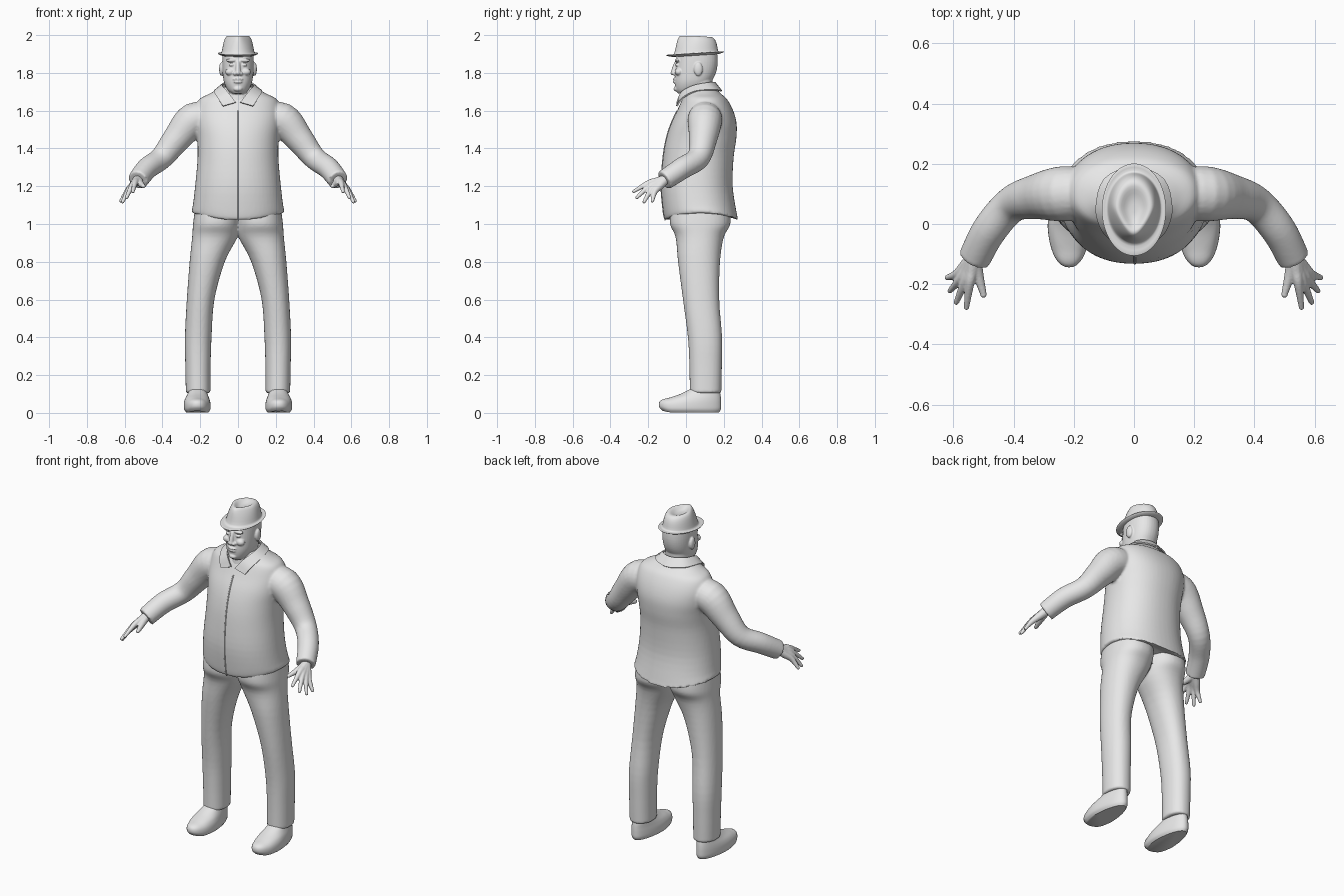
import bpy, bmesh, math
from mathutils import Vector

if "Cube" in bpy.data.objects:
    bpy.data.objects.remove(bpy.data.objects["Cube"])

grey = bpy.data.materials.new("light_grey")
grey.diffuse_color = (0.8, 0.8, 0.8, 1)
grey.use_nodes = True
grey.node_tree.nodes["Principled BSDF"].inputs["Base Color"].default_value = grey.diffuse_color


def smooth_path(pts, steps):
    """Catmull-Rom interpolation of equal-length tuples."""
    out = []
    for i in range(len(pts) - 1):
        p = [pts[max(i - 1, 0)], pts[i], pts[i + 1], pts[min(i + 2, len(pts) - 1)]]
        for s in range(steps):
            t = s / steps
            out.append([0.5 * (2 * b + (c - a) * t + (2 * a - 5 * b + 4 * c - d) * t * t
                        + (3 * b - a - 3 * c + d) * t ** 3) for a, b, c, d in zip(*p)])
    return out + [list(pts[-1])]


def skin(bm, rings):
    rows = [[bm.verts.new(p) for p in r] for r in rings]
    n = len(rows[0])
    for a, b in zip(rows, rows[1:]):
        for i in range(n):
            bm.faces.new((a[i], a[(i + 1) % n], b[(i + 1) % n], b[i]))
    bm.faces.new(rows[0][::-1])
    bm.faces.new(rows[-1])


def loft(bm, rows, steps=4, seg=40, power=2.2):
    """Stacked rounded sections given as (z, x0, x1, y0, y1)."""
    rings = []
    for z, x0, x1, y0, y1 in smooth_path(rows, steps):
        ring = []
        for i in range(seg):
            a = 2 * math.pi * i / seg
            c, s = math.cos(a), math.sin(a)
            u = math.copysign(abs(c) ** (2 / power), c)
            v = math.copysign(abs(s) ** (2 / power), s)
            ring.append(((x0 + x1) / 2 + u * (x1 - x0) / 2, (y0 + y1) / 2 + v * (y1 - y0) / 2, z))
        rings.append(ring)
    skin(bm, rings)


def tube(bm, pts, steps=4, seg=16):
    """Round tube along (x, y, z, radius) points."""
    path = smooth_path(pts, steps)
    rings = []
    for i, p in enumerate(path):
        d = Vector(path[min(i + 1, len(path) - 1)][:3]) - Vector(path[max(i - 1, 0)][:3])
        u = d.cross(Vector((0.3, 1, 0.2))).normalized()
        v = d.cross(u).normalized()
        rings.append([Vector(p[:3]) + (u * math.cos(a) + v * math.sin(a)) * p[3]
                      for a in (2 * math.pi * k / seg for k in range(seg))])
    skin(bm, rings)


def blob(bm, loc, size):
    vs = bmesh.ops.create_uvsphere(bm, u_segments=20, v_segments=12, radius=1)["verts"]
    for v in vs:
        v.co = Vector([l + c * s for l, c, s in zip(loc, v.co, size)])


def mirror(bm):
    geo = bmesh.ops.duplicate(bm, geom=bm.verts[:] + bm.edges[:] + bm.faces[:])["geom"]
    for v in geo:
        if isinstance(v, bmesh.types.BMVert):
            v.co.x *= -1


def finish(name, bm, voxel=0, passes=3, solid=0, subsurf=0):
    bmesh.ops.recalc_face_normals(bm, faces=bm.faces)
    me = bpy.data.meshes.new(name)
    bm.to_mesh(me)
    bm.free()
    ob = bpy.data.objects.new(name, me)
    bpy.context.collection.objects.link(ob)
    me.materials.append(grey)
    if solid:
        ob.modifiers.new("thickness", 'SOLIDIFY').thickness = solid
    if subsurf:
        ob.modifiers.new("round", 'SUBSURF').levels = subsurf
    if voxel:
        m = ob.modifiers.new("fuse", 'REMESH')
        m.mode, m.voxel_size = 'VOXEL', voxel
        m = ob.modifiers.new("soften", 'SMOOTH')
        m.factor, m.iterations = 0.5, passes
    bpy.ops.object.select_all(action='DESELECT')
    ob.select_set(True)
    bpy.context.view_layer.objects.active = ob
    bpy.ops.object.convert(target='MESH')
    bpy.ops.object.shade_smooth_by_angle(angle=math.radians(50))
    return ob


# Jacket: sleeves mirrored, then fused with the body
bm = bmesh.new()
tube(bm, [(.13, .1, 1.55, .08), (.235, .1, 1.55, .092), (.325, .09, 1.45, .075),
          (.405, .065, 1.35, .061), (.48, -.02, 1.295, .058), (.53, -.115, 1.232, .054)], 5, 24)
mirror(bm)
body = [(1.02, .245, -.11, .277), (1.06, .243, -.12, .268), (1.2, .227, -.132, .247),
        (1.35, .214, -.122, .252), (1.45, .216, -.105, .266), (1.53, .226, -.08, .268),
        (1.6, .226, -.047, .25), (1.66, .205, -.02, .218), (1.69, .15, -.005, .185),
        (1.725, .09, .0, .155)]
loft(bm, [(z, -h, h, a, b) for z, h, a, b in body], 4, 56)
for v in bm.verts:                                   # hem rises at the sides
    if v.co.z < 1.1 and abs(v.co.x) < .26:
        v.co.z += .04 * (v.co.x / .245) ** 2 * (1.1 - v.co.z) / .08
finish("jacket", bm, .008)

# Front closing of the jacket
bm = bmesh.new()
tube(bm, [(0.002, a + .001, z, .004) for z, h, a, b in body[:7]], 4, 8)
finish("jacket_seam", bm)

# Collar: folded strip round the neck
bm = bmesh.new()
top = [(.012, -.05, 1.645), (.055, -.025, 1.70), (.084, .04, 1.735), (.07, .12, 1.75), (0, .155, 1.752)]
low = [(.08, -.052, 1.625), (.108, -.022, 1.668), (.128, .05, 1.705), (.1, .15, 1.712), (0, .192, 1.706)]
flip = lambda row: row + [(-x, y, z) for x, y, z in row[-2::-1]]
rows = [[bm.verts.new(p) for p in smooth_path(flip(r), 4)] for r in (top, low)]
for i in range(len(rows[0]) - 1):
    bm.faces.new((rows[0][i], rows[0][i + 1], rows[1][i + 1], rows[1][i]))
finish("collar", bm, solid=.008)

# Trousers
bm = bmesh.new()
loft(bm, [(1.08, -.01, .228, -.08, .23), (1.0, -.01, .238, -.085, .235), (.93, .003, .243, -.055, .2),
          (.8, .07, .256, -.042, .18), (.6, .125, .271, -.016, .176), (.4, .14, .281, .01, .191),
          (.25, .145, .279, .018, .19), (.105, .146, .276, .02, .187)])
mirror(bm)
finish("trousers", bm, .008)

# Shoes
bm = bmesh.new()
loft(bm, [(.003, .155, .275, -.125, .175), (.02, .145, .286, -.143, .185), (.05, .145, .287, -.138, .186),
          (.075, .15, .282, -.1, .185), (.1, .157, .272, -.03, .182), (.13, .165, .262, .03, .175)])
for v in bm.verts:                                   # narrower heel, sole lifted at the toe
    v.co.x = .214 + (v.co.x - .214) * (1 - max(0, v.co.y) * 1.2)
    v.co.z += .25 * max(0, -.09 - v.co.y)
mirror(bm)
finish("shoes", bm)

# Hands: fingers run from wrist over knuckle to tip
bm = bmesh.new()
wrist = (.53, -.11, 1.235)
fingers = [((.546, -.2, 1.216), (.556, -.277, 1.172)), ((.563, -.196, 1.199), (.59, -.26, 1.14)),
           ((.578, -.184, 1.182), (.611, -.222, 1.117)), ((.588, -.166, 1.17), (.62, -.178, 1.122))]
for k, tip in fingers:
    near = [w + (q - w) * .5 for w, q in zip(wrist, k)]
    tube(bm, [wrist + (.026,), (*near, .021), (*k, .0155), (*tip, .009)], 4, 12)
    blob(bm, tip, (.009, .009, .009))
tube(bm, [wrist + (.024,), (.517, -.17, 1.215, .018), (.5, -.232, 1.2, .011)], 4, 12)
blob(bm, (.5, -.234, 1.2), (.011, .011, .011))
mirror(bm)
finish("hands", bm, .004, 2)

# Head and neck with face features
bm = bmesh.new()
loft(bm, [(1.6, -.075, .075, -.03, .14), (1.68, -.07, .07, -.018, .138), (1.78, -.068, .068, .0, .142)])
loft(bm, [(1.69, -.032, .032, -.042, .05), (1.71, -.056, .056, -.054, .1), (1.75, -.074, .074, -.06, .132),
          (1.8, -.081, .081, -.058, .158), (1.86, -.083, .083, -.052, .168), (1.93, -.08, .08, -.045, .162)])
for s in (-1, 1):
    blob(bm, (s * .088, .065, 1.82), (.012, .023, .036))       # ear
    blob(bm, (s * .035, -.046, 1.866), (.03, .014, .009))      # brow
    blob(bm, (s * .033, -.045, 1.842), (.015, .012, .008))     # eyelid
    blob(bm, (s * .042, -.038, 1.805), (.026, .022, .02))      # cheek
    blob(bm, (s * .016, -.062, 1.796), (.01, .012, .01))       # nostril
tube(bm, [(0, -.048, 1.86, .011), (0, -.06, 1.83, .012), (0, -.066, 1.8, .015)], 4, 12)
blob(bm, (0, -.068, 1.8), (.014, .014, .013))
blob(bm, (0, -.06, 1.766), (.027, .01, .006))
blob(bm, (0, -.059, 1.752), (.024, .01, .007))
blob(bm, (0, -.05, 1.715), (.024, .016, .014))
finish("head", bm, .004, 2)

# Hat: brim, tapered crown and a dented teardrop top
bm = bmesh.new()
hat = [(1.888, .075, -.05, .15), (1.887, .088, -.075, .17), (1.896, .108, -.108, .203),
       (1.903, .108, -.108, .203), (1.897, .09, -.07, .175), (1.905, .087, -.062, .17),
       (1.95, .08, -.052, .165), (1.985, .071, -.043, .156), (2.0, .058, -.03, .138),
       (1.992, .042, -.012, .115), (1.976, .025, .015, .09), (1.974, .008, .04, .065)]
loft(bm, [(z, -h, h, a, b) for z, h, a, b in hat], 1, 32, 2)
for v in bm.verts:
    y = v.co.y - .05
    if v.co.z < 1.91:
        v.co.z += .06 * y + .004
    elif v.co.z > 1.94 and y < 0:                    # pinched front
        v.co.x *= 1 + 5 * y * min(1, (v.co.z - 1.94) / .05)
    if v.co.z > 1.98:
        v.co.z -= .08 * max(0, y)
finish("hat", bm, subsurf=1)
